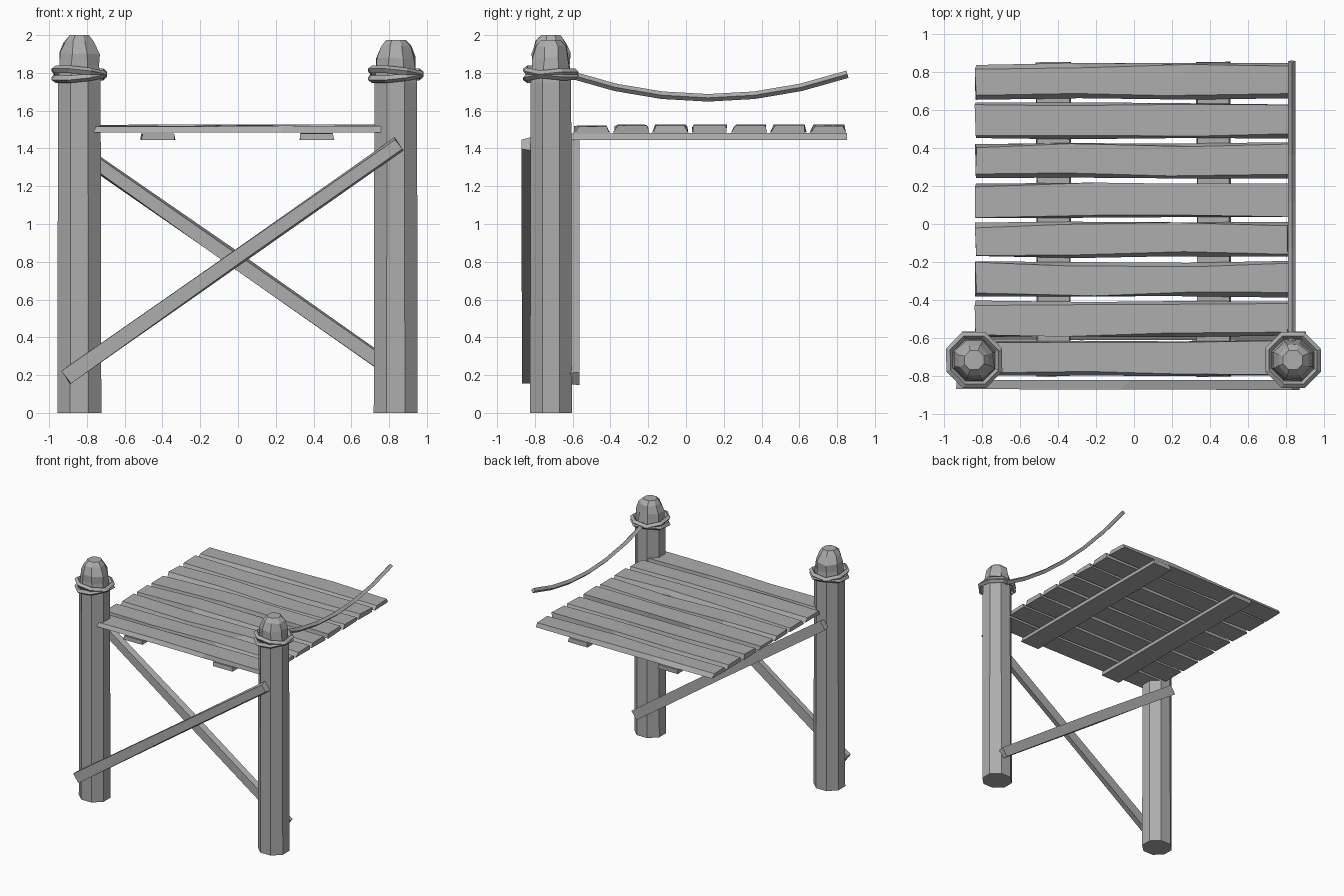
import bpy, bmesh, math, random
from mathutils import Vector, Matrix

random.seed(4)
old = bpy.data.objects.get("Cube")
if old:
    bpy.data.objects.remove(old, do_unlink=True)

grey = bpy.data.materials.new("weathered grey")
grey.use_nodes = True
grey.diffuse_color = (0.42, 0.42, 0.42, 1)
grey.node_tree.nodes["Principled BSDF"].inputs["Base Color"].default_value = (0.42, 0.42, 0.42, 1)


def jit(amount):
    return random.uniform(-amount, amount)


def loft(name, sections, matrix=Matrix()):
    """Skin a list of equal-length point loops and cap both ends."""
    bm = bmesh.new()
    rings = [[bm.verts.new(matrix @ Vector(p)) for p in s] for s in sections]
    n = len(rings[0])
    for a, b in zip(rings, rings[1:]):
        for i in range(n):
            j = (i + 1) % n
            bm.faces.new((a[i], a[j], b[j], b[i]))
    bm.faces.new(rings[0])
    bm.faces.new(rings[-1])
    bmesh.ops.recalc_face_normals(bm, faces=bm.faces)
    mesh = bpy.data.meshes.new(name)
    bm.to_mesh(mesh)
    bm.free()
    mesh.materials.append(grey)
    obj = bpy.data.objects.new(name, mesh)
    bpy.context.collection.objects.link(obj)
    return obj


def rope(name, points, radius, closed=False):
    """Thin four-sided rope along a polyline."""
    curve = bpy.data.curves.new(name, "CURVE")
    curve.dimensions = "3D"
    curve.bevel_depth = radius
    curve.bevel_resolution = 0
    curve.use_fill_caps = True
    spline = curve.splines.new("POLY")
    spline.points.add(len(points) - 1)
    for p, co in zip(spline.points, points):
        p.co = (*co, 1)
    spline.use_cyclic_u = closed
    spline.use_smooth = False
    curve.materials.append(grey)
    obj = bpy.data.objects.new(name, curve)
    bpy.context.collection.objects.link(obj)


def octagon(radius, z, wobble=0.0, squash=1.0):
    angles = [math.radians(22.5 + 45 * i) for i in range(8)]
    return [(radius * math.cos(a) + jit(wobble), squash * radius * math.sin(a) + jit(wobble),
             z + jit(wobble)) for a in angles]


def board(name, length, width, depth, matrix, cuts, edge, bow, bevel):
    """Rough-hewn board along x with uneven long edges and slanted sides."""
    sections = []
    for i in range(cuts + 1):
        x = length * (i / cuts - 0.5)
        end = i in (0, cuts)
        w, d = width / 2, depth / 2
        lift = jit(bow)
        loop = []
        for sy, sz in ((-1, -1), (1, -1), (1, 1), (-1, 1)):
            inset = bevel * random.random() if sz > 0 else 0
            loop.append((x + (jit(edge) if end else jit(0.1)),
                         sy * (w - inset) + jit(edge),
                         sz * d + (lift if sz > 0 else 0)))
        sections.append(loop)
    return loft(name, sections, matrix)


# Posts with faceted tops, each bound by two crossed rope rings
for side, x, top in (("right", -0.84, 2.0), ("left", 0.835, 1.975)):
    place = Matrix.Translation((x, -0.715, 0))
    profile = ((0.126, 0), (0.122, 1.75), (0.113, top - 0.16))
    sections = [octagon(r, z, 0, 0.95) for r, z in profile]
    sections.append(octagon(0.11, top - 0.095, 0.008, 0.95))
    sections.append(octagon(0.085, top - 0.035, 0.006))
    sections.append(octagon(0.055, top))
    loft(side + "_post", sections, place)
    for k, (tilt, z) in enumerate(((6, 1.8), (-6, 1.785))):
        m = (Matrix.Translation((x, -0.715, z)) @ Matrix.Rotation(math.radians(tilt), 4, "Y")
             @ Matrix.Rotation(math.radians(-tilt), 4, "X"))
        rope(f"{side}_binding_{k + 1}", [m @ Vector(p) for p in octagon(0.14, 0)], 0.02, True)

# Deck planks
for i in range(8):
    y = 0.75 - 0.208 * i
    board(f"deck_plank_{i + 1}", 1.645, 0.183, 0.036,
          Matrix.Translation((-0.01, y, 1.503)), 3, 0.006, 0.007, 0.025)

# Runners beneath the deck
for side, x in (("right", -0.425), ("left", 0.418)):
    turn = Matrix.Translation((x, 0.025, 1.463)) @ Matrix.Rotation(math.pi / 2, 4, "Z")
    board(side + "_runner", 1.65, 0.18, 0.036, turn, 2, 0.004, 0.002, 0.01)

# Crossed braces on the front and back of the posts
for name, y, x, z, slope in (("front_brace", -0.845, -0.03, 0.805, -1), ("back_brace", -0.588, 0, 0.8, 1)):
    m = (Matrix.Translation((x, y, z)) @ Matrix.Rotation(slope * math.radians(34.9), 4, "Y")
         @ Matrix.Rotation(math.pi / 2, 4, "X"))
    board(name, 2.15, 0.083, 0.048, m, 2, 0.004, 0.003, 0.012)

# Sagging hand rope
sag = [(0.83, -0.62 + 1.475 * t, 1.668 + 0.125 * (2 * t - 1) ** 2) for t in (i / 6 for i in range(7))]
rope("hand_rope", sag, 0.02)
